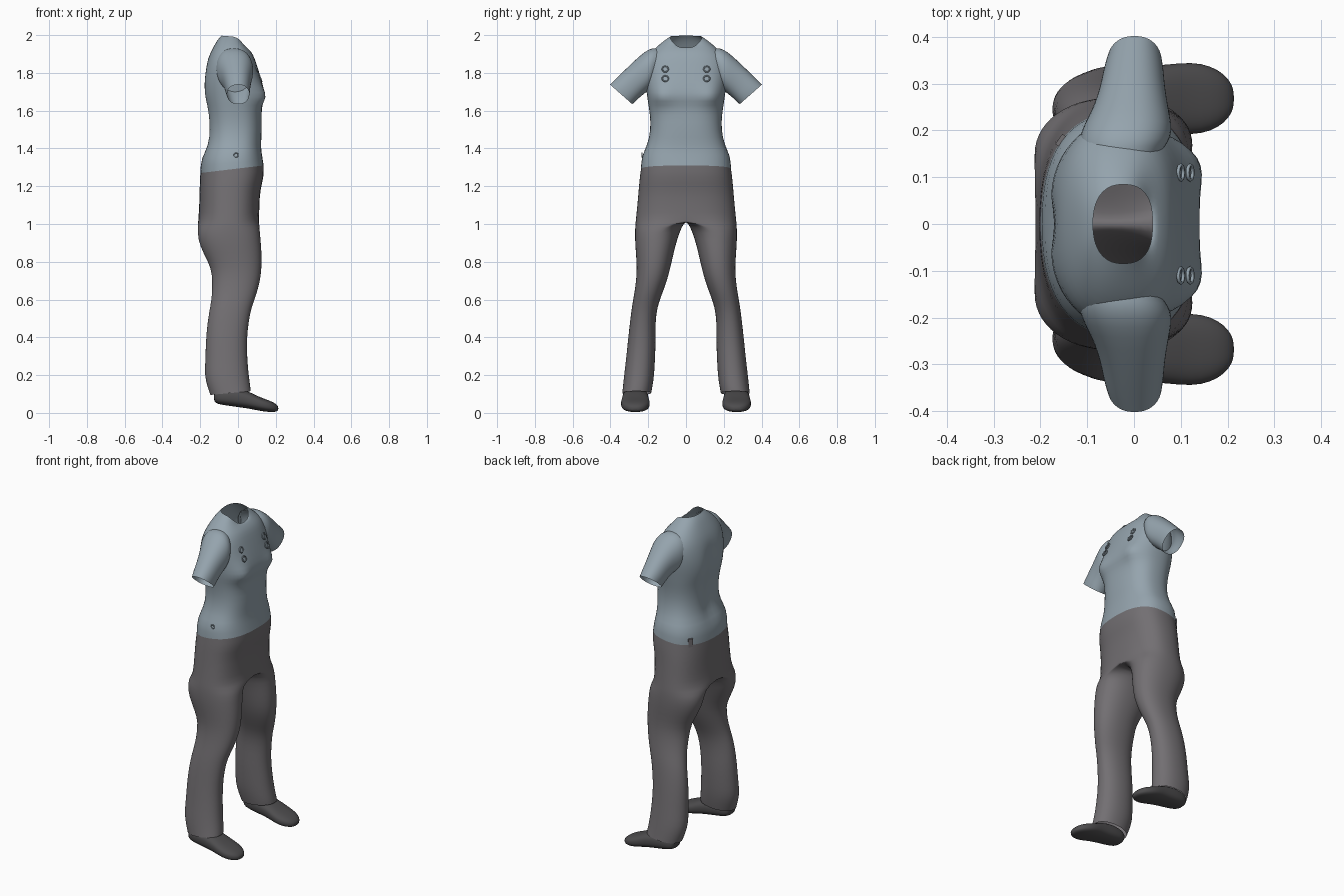
import bpy
import bmesh
import math

SIDES = 28

cube = bpy.data.objects.get("Cube")
if cube:
    bpy.data.objects.remove(cube, do_unlink=True)


def material(name, color):
    mat = bpy.data.materials.new(name)
    mat.use_nodes = True
    mat.diffuse_color = color
    shader = mat.node_tree.nodes["Principled BSDF"]
    shader.inputs["Base Color"].default_value = color
    shader.inputs["Roughness"].default_value = 0.8
    return mat


shirt_mat = material("blue grey cloth", (0.30, 0.37, 0.42, 1))
trouser_mat = material("warm grey cloth", (0.17, 0.16, 0.17, 1))
shoe_mat = material("dark grey leather", (0.075, 0.073, 0.076, 1))


def bow(value, power):
    """Signed power, turning a circle into a fuller, boxier outline."""
    return math.copysign(abs(value) ** power, value)


def outline(front_power, back_power):
    """Unit outline as (across, along) pairs, fuller where the power is low."""
    for k in range(SIDES):
        angle = math.tau * k / SIDES
        c, s = math.cos(angle), math.sin(angle)
        power = front_power if c > 0 else back_power
        yield bow(c, power), bow(s, power)


def loft(name, rings, mat, caps=False):
    """Skin a list of rings, mirror it across y and smooth it."""
    bm = bmesh.new()
    loops = [[bm.verts.new(p) for p in ring] for ring in rings]
    for low, high in zip(loops, loops[1:]):
        for k in range(SIDES):
            n = (k + 1) % SIDES
            bm.faces.new((low[k], low[n], high[n], high[k]))
    if caps:
        bm.faces.new(loops[0])
        bm.faces.new(loops[-1])
    # Drop the wall on the mirror plane
    wall = [f for f in bm.faces if all(abs(v.co.y) < 1e-5 for v in f.verts)]
    bmesh.ops.delete(bm, geom=wall, context="FACES")
    bmesh.ops.remove_doubles(bm, verts=bm.verts[:], dist=1e-5)
    bmesh.ops.recalc_face_normals(bm, faces=bm.faces[:])
    mesh = bpy.data.meshes.new(name)
    bm.to_mesh(mesh)
    bm.free()
    mesh.materials.append(mat)
    for poly in mesh.polygons:
        poly.use_smooth = True
    obj = bpy.data.objects.new(name, mesh)
    bpy.context.collection.objects.link(obj)
    mirror = obj.modifiers.new("mirror", "MIRROR")
    mirror.use_axis = (False, True, False)
    mirror.merge_threshold = 0.001
    smooth = obj.modifiers.new("smooth", "SUBSURF")
    smooth.levels = smooth.render_levels = 1


def body_ring(z, back, front, outer, inner, tilt, sag, powers):
    """Half of a closed outline while inner is 0, otherwise a whole leg."""
    mid = (outer + inner) / 2 if inner else 0
    ring = []
    for c, s in outline(*powers):
        x = (front + back) / 2 + c * (front - back) / 2
        y = mid + s * ((outer - mid) if s > 0 else (mid - inner))
        ring.append([x, max(y, 0), z + tilt * c / 2 - sag * max(c, 0) ** 2])
    return ring


# Trousers: height, back, front, outer side, inner side, tilt
trouser_rows = [
    (1.29, -.2, .137, .24, 0, .04),
    (1.24, -.203, .138, .247, 0, .02),
    (1.18, -.204, .118, .252, 0, 0),
    (1.1, -.206, .114, .259, 0, 0),
    (1.02, -.211, .112, .267, 0, 0),
    (.985, -.214, .114, .27, .022, 0),
    (.92, -.214, .12, .271, .046, 0),
    (.85, -.187, .126, .266, .064, 0),
    (.77, -.143, .126, .26, .082, 0),
    (.7, -.136, .118, .264, .1, 0),
    (.62, -.138, .096, .276, .13, 0),
    (.56, -.148, .072, .287, .152, 0),
    (.48, -.162, .056, .297, .162, 0),
    (.38, -.171, .046, .308, .16, 0),
    (.28, -.173, .05, .318, .164, 0),
    (.2, -.178, .057, .328, .168, 0),
    (.14, -.163, .066, .334, .177, 0),
    (.105, -.147, .068, .338, .184, .02),
]
hip_fullness, leg_fullness = (.78, .85), (.9, .97)
loft("trousers", [body_ring(*row, 0, leg_fullness if row[4] else hip_fullness)
                  for row in trouser_rows], trouser_mat)

# Shirt body: height, back, front, half width, tilt, drop of the front edge
shirt_rows = [
    (1.29, -.2, .137, .24, .04, 0),
    (1.36, -.198, .127, .237, .02, 0),
    (1.415, -.165, .121, .206, 0, 0),
    (1.5, -.157, .128, .187, 0, 0),
    (1.58, -.163, .125, .192, 0, 0),
    (1.63, -.172, .128, .2, 0, 0),
    (1.67, -.182, .144, .206, 0, 0),
    (1.72, -.187, .136, .213, 0, 0),
    (1.78, -.184, .12, .22, 0, 0),
    (1.85, -.168, .098, .222, 0, 0),
    (1.9, -.15, .08, .195, 0, 0),
    (1.943, -.125, .06, .152, -.01, .015),
    (1.975, -.105, .047, .11, -.01, .035),
    (1.992, -.088, .04, .085, -.01, .055),
]
shirt_rings = [body_ring(z, back, front, half, 0, tilt, sag, hip_fullness)
               for z, back, front, half, tilt, sag in shirt_rows]
# Chest fullness on each side, shallow hollow down the spine
for ring in shirt_rings:
    for p in ring:
        if p[0] > 0:
            p[0] += .036 * math.exp(-((p[1] - .135) / .05) ** 2
                                    - ((p[2] - 1.68) / .045) ** 2)
        elif 1.4 < p[2] < 1.85:
            p[0] += .02 * math.exp(-(p[1] / .04) ** 2)
loft("shirt_body", shirt_rings, shirt_mat)

# Sleeves: top y, top z, bottom y, bottom z, back, front
sleeve_rows = [
    (.15, 1.93, .18, 1.73, -.115, .065),
    (.18, 1.933, .19, 1.712, -.117, .08),
    (.22, 1.912, .207, 1.7, -.107, .081),
    (.265, 1.872, .225, 1.687, -.088, .074),
    (.33, 1.81, .25, 1.666, -.072, .066),
    (.375, 1.765, .27, 1.647, -.066, .064),
    (.402, 1.738, .284, 1.634, -.058, .06),
]


def sleeve_ring(ty, tz, by, bz, back, front):
    return [((front + back) / 2 + c * (front - back) / 2,
             (ty + by) / 2 + s * (ty - by) / 2,
             (tz + bz) / 2 + s * (tz - bz) / 2) for c, s in outline(.9, .9)]


loft("sleeves", [sleeve_ring(*row) for row in sleeve_rows], shirt_mat)

# Shoes: x, half width, sole height, top height
shoe_rows = [
    (-.128, .03, .065, .1),
    (-.115, .056, .046, .125),
    (-.03, .068, .035, .135),
    (.05, .07, .024, .118),
    (.1, .077, .014, .09),
    (.145, .076, .006, .073),
    (.18, .062, .004, .06),
    (.203, .042, .006, .046),
    (.214, .018, .014, .032),
]


def shoe_ring(x, half, low, high):
    return [(x, .268 + c * half, (low + high) / 2 + s * (high - low) / 2)
            for c, s in outline(.78, .78)]


loft("shoes", [shoe_ring(*row) for row in shoe_rows], shoe_mat, caps=True)


def small_ring(name, place, turn, radius):
    bpy.ops.mesh.primitive_torus_add(
        location=place, rotation=turn, major_radius=radius,
        minor_radius=radius / 4, major_segments=12, minor_segments=6)
    obj = bpy.context.object
    obj.name = name
    obj.data.materials.append(shirt_mat)
    bpy.ops.object.shade_smooth()


# Chest fasteners and hip stud
for side, label in ((1, "left"), (-1, "right")):
    for place, z, x in (("upper", 1.82, .1), ("lower", 1.77, .12)):
        small_ring(f"{label}_{place}_fastener", (x, side * .11, z),
                   (0, math.radians(70), 0), .016)
small_ring("hip_stud", (-.01, -.232, 1.365), (math.pi / 2, 0, 0), .011)

# Belt loop on the back corner of the waist
bpy.ops.mesh.primitive_cube_add(size=1, location=(-.157, .179, 1.29),
                                rotation=(0, 0, math.radians(145)))
belt_loop = bpy.context.object
belt_loop.name = "belt_loop"
belt_loop.scale = (.009, .026, .05)
belt_loop.data.materials.append(trouser_mat)
